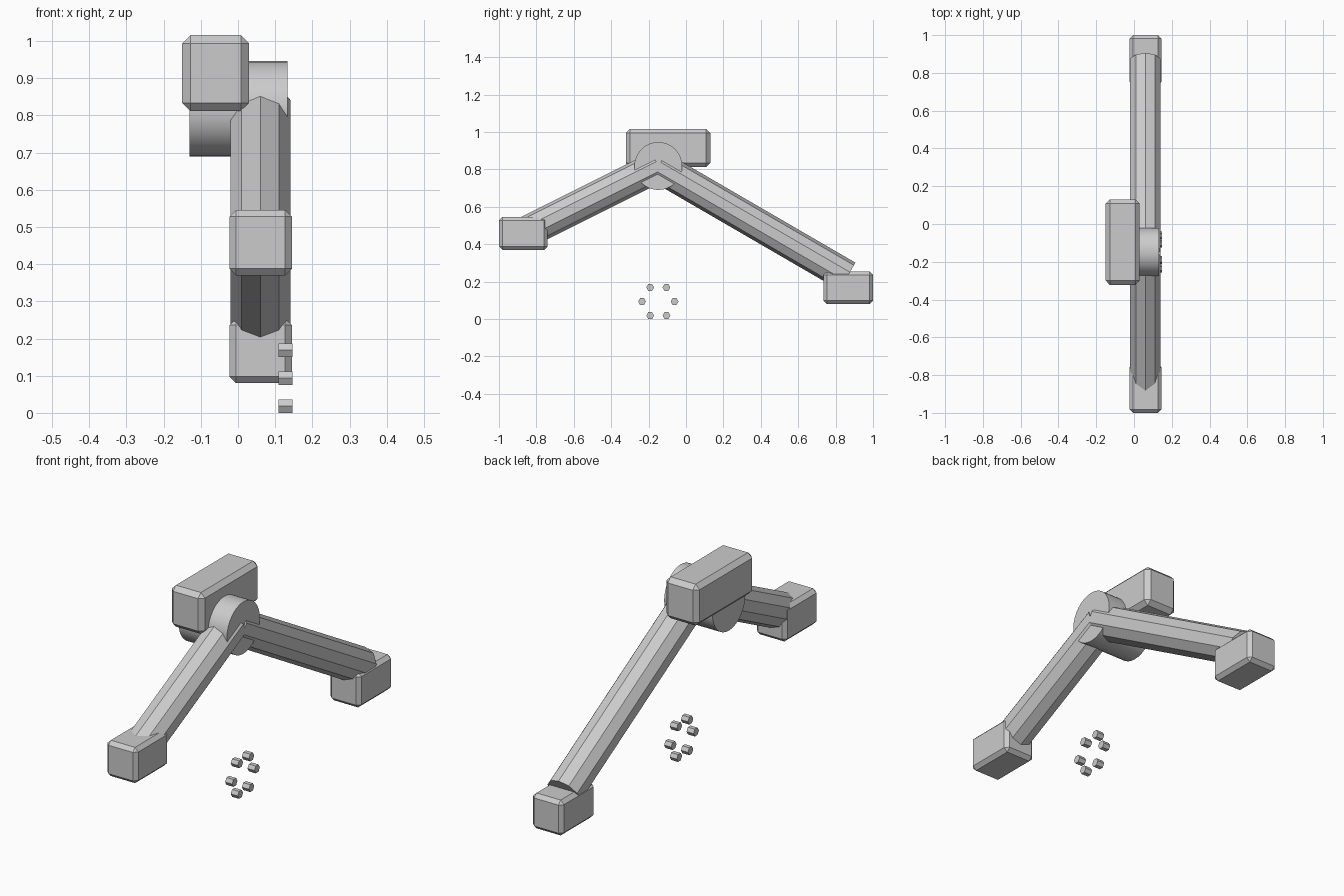
import bpy, bmesh
from math import sin, cos, pi
from mathutils import Vector

if "Cube" in bpy.data.objects:
    bpy.data.objects.remove(bpy.data.objects["Cube"])


def add_mesh(name, bm):
    bmesh.ops.recalc_face_normals(bm, faces=bm.faces)
    me = bpy.data.meshes.new(name)
    bm.to_mesh(me)
    bm.free()
    ob = bpy.data.objects.new(name, me)
    bpy.context.collection.objects.link(ob)
    return ob


def chamfered_box(name, lo, hi, chamfer):
    bm = bmesh.new()
    bmesh.ops.create_cube(bm, size=1)
    lo, hi = Vector(lo), Vector(hi)
    for v in bm.verts:
        v.co = (lo + hi) / 2 + v.co * (hi - lo)
    ob = add_mesh(name, bm)
    mod = ob.modifiers.new("chamfer", 'BEVEL')
    mod.width = chamfer
    mod.segments = 1
    return ob


def prism(name, start, end, radius, sides, up):
    """Regular prism from start to end; the first corner points along up."""
    start, end = Vector(start), Vector(end)
    axis = (end - start).normalized()
    side = axis.cross(Vector(up)).normalized()
    top = side.cross(axis).normalized()
    bm = bmesh.new()
    rings = []
    for p in (start, end):
        rings.append([bm.verts.new(p + radius * (top * cos(2 * pi * i / sides)
                                                 + side * sin(2 * pi * i / sides)))
                      for i in range(sides)])
    a, b = rings
    for i in range(sides):
        j = (i + 1) % sides
        bm.faces.new((a[i], a[j], b[j], b[i]))
    bm.faces.new(a)
    bm.faces.new(b)
    return add_mesh(name, bm)


HUB_Y, HUB_Z = -0.148, 0.818

# Top block and round hub
chamfered_box("top_block", (-0.15, -0.322, 0.812), (0.03, 0.13, 1.016), 0.022)
hub = prism("hub", (-0.13, HUB_Y, HUB_Z), (0.133, HUB_Y, HUB_Z), 0.128, 32, (0, 0, 1))
bpy.context.view_layer.objects.active = hub
hub.select_set(True)
bpy.ops.object.shade_smooth_by_angle(angle=0.6)

# Ten-sided legs from the hub to the feet
prism("front_leg", (0.06, HUB_Y, HUB_Z), (0.06, -0.868, 0.458), 0.085, 10, (0, 0, 1))
prism("back_leg", (0.06, HUB_Y, HUB_Z - 0.003), (0.06, 0.863, 0.228), 0.085, 10, (0, 0, 1))

# Feet
chamfered_box("front_foot", (-0.023, -1.0, 0.37), (0.145, -0.74, 0.546), 0.018)
chamfered_box("back_foot", (-0.023, 0.735, 0.08), (0.145, 1.0, 0.254), 0.018)

# Ring of hexagonal bolts
for k in range(6):
    a = k * pi / 3
    y, z = HUB_Y + 0.087 * cos(a), 0.0935 + 0.087 * sin(a)
    prism(f"bolt_{k + 1}", (0.109, y, z), (0.147, y, z), 0.0208, 6, (0, 1, 0))
